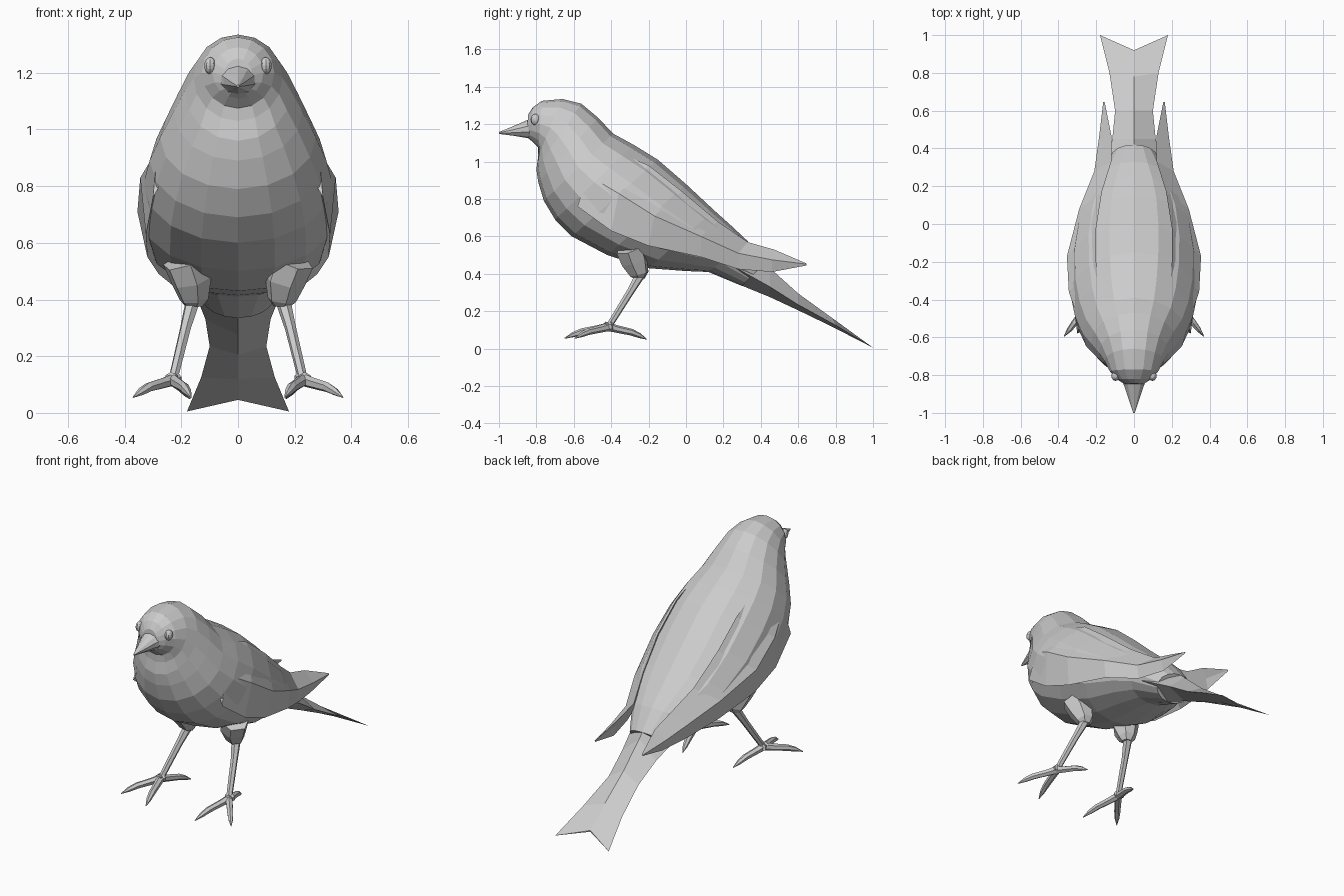
import bpy, bmesh, math
from mathutils import Vector

cube = bpy.data.objects.get("Cube")
if cube:
    bpy.data.objects.remove(cube)

grey = bpy.data.materials.new("plain_grey")
grey.use_nodes = True
grey.diffuse_color = (0.6, 0.6, 0.6, 1)
grey.node_tree.nodes["Principled BSDF"].inputs["Base Color"].default_value = (0.6, 0.6, 0.6, 1)


def finish(name, bm):
    bmesh.ops.remove_doubles(bm, verts=bm.verts, dist=0.0005)
    bmesh.ops.recalc_face_normals(bm, faces=bm.faces)
    mesh = bpy.data.meshes.new(name)
    bm.to_mesh(mesh)
    bm.free()
    mesh.materials.append(grey)
    obj = bpy.data.objects.new(name, mesh)
    bpy.context.collection.objects.link(obj)
    return obj


def loft(name, rings):
    """Skin a list of equal-sized point rings and cap both ends."""
    bm = bmesh.new()
    rows = [[bm.verts.new(p) for p in ring] for ring in rings]
    n = len(rows[0])
    for a, b in zip(rows, rows[1:]):
        for i in range(n):
            j = (i + 1) % n
            bm.faces.new((a[i], a[j], b[j], b[i]))
    bm.faces.new(rows[0])
    bm.faces.new(rows[-1])
    return finish(name, bm)


def profile_ring(yt, zt, yb, zb, w, n=16):
    """Ellipse between a top and a bottom profile point, with half width w."""
    top, low = Vector((0, yt, zt)), Vector((0, yb, zb))
    mid, up = (top + low) / 2, (top - low) / 2
    angles = [math.tau * i / n for i in range(n)]
    return [mid + up * math.cos(a) + Vector((w * math.sin(a), 0, 0)) for a in angles]


def tube(name, path, radii, n=6):
    """Tapered limb along a path."""
    pts = [Vector(p) for p in path]
    rings = []
    for i, p in enumerate(pts):
        d = (pts[min(i + 1, len(pts) - 1)] - pts[max(i - 1, 0)]).normalized()
        u = d.cross(Vector((1, 0.3, 0))).normalized()
        v = d.cross(u)
        angles = [math.tau * k / n for k in range(n)]
        rings.append([p + (u * math.cos(a) + v * math.sin(a)) * radii[i] for a in angles])
    return loft(name, rings)


# Head and body: top y, top z, bottom y, bottom z, half width
body = [
    (-.845, 1.25, -.85, 1.13, .05), (-.82, 1.29, -.825, 1.11, .09),
    (-.77, 1.325, -.79, 1.075, .128), (-.66, 1.335, -.79, 1.03, .157),
    (-.56, 1.31, -.80, .96, .187), (-.47, 1.235, -.79, .89, .228),
    (-.39, 1.15, -.76, .79, .275), (-.28, 1.09, -.70, .69, .312),
    (-.15, 1.01, -.61, .60, .335), (0, .88, -.42, .50, .34),
    (.15, .74, -.20, .43, .31), (.25, .65, 0, .415, .255),
    (.33, .575, .12, .41, .19), (.42, .46, .30, .335, .12),
]
loft("body", [profile_ring(*s) for s in body])

# Beak
beak = [(-.82, 1.235, -.82, 1.12, .07), (-.865, 1.215, -.86, 1.128, .052),
        (-.93, 1.187, -.92, 1.138, .03), (-1, 1.158, -1, 1.148, .004)]
loft("beak", [profile_ring(*s, n=10) for s in beak])

# Forked tail: half width, edge y z, upper middle y z, lower middle y z
tail = [(.17, .20, .47, .30, .58, .12, .41), (.115, .45, .33, .45, .43, .45, .275),
        (.10, .60, .235, .60, .295, .60, .205), (.13, .80, .125, .78, .165, .78, .118),
        (.18, 1, .005, .92, .054, .92, .046)]
loft("tail", [[(-w, ye, ze), (0, yt, zt), (w, ye, ze), (0, yb, zb)]
              for w, ye, ze, yt, zt, yb, zb in tail])

# Wing sections: upper edge, outer bulge, lower edge; the inner side lies in the body
wing = [
    ((.19, -.41, 1.07), (.285, -.53, .93), (.30, -.58, .76)),
    ((.20, -.20, .98), (.345, -.36, .83), (.325, -.40, .63)),
    ((.20, -.02, .84), (.355, -.17, .71), (.32, -.20, .55)),
    ((.17, .17, .68), (.29, .08, .60), (.28, .08, .49)),
    ((.12, .33, .57), (.21, .28, .51), (.20, .28, .425)),
    ((.12, .47, .53), (.185, .46, .475), (.165, .46, .41)),
    ((.155, .645, .455), (.163, .645, .452), (.16, .645, .445)),
]
inset = [.08, .08, .08, .08, .06, .035, .004]

# Foot: toe tips and arches spread from the ankle
ankle = Vector((.23, -.415, .115))
toes = {"outer_toe": (.37, -.595, .055), "middle_toe": (.165, -.65, .055),
        "back_toe": (.17, -.21, .05)}

for side, s in (("left", 1), ("right", -1)):
    def m(p):
        return (p[0] * s, p[1], p[2])

    rings = []
    for (u, o, l), d in zip(wing, inset):
        inner = (o[0] - d, o[1], o[2])
        rings.append([m(u), m(o), m(l), m(inner)])
    loft(side + "_wing", rings)

    # Eye
    bm = bmesh.new()
    bmesh.ops.create_uvsphere(bm, u_segments=10, v_segments=8, radius=1)
    for v in bm.verts:
        v.co = Vector((s * .098, -.805, 1.225)) + v.co * Vector((.022, .026, .03))
    finish(side + "_eye", bm)

    # Leg
    tube(side + "_thigh", [m(p) for p in ((.19, -.30, .54), (.165, -.275, .47),
         (.155, -.25, .40), (.155, -.25, .375))], [.08, .075, .052, .03])
    tube(side + "_shank", [m(p) for p in ((.155, -.235, .41), (.185, -.30, .30),
         ankle)], [.028, .02, .017])

    # Toes
    for name, tip in toes.items():
        tip = Vector(tip)
        path = [ankle.lerp(tip, t) + Vector((0, 0, h))
                for t, h in ((-.1, 0), (.25, .005), (.6, .012), (.8, .008), (1, 0))]
        tube(side + "_" + name, [m(p) for p in path], [.024, .02, .018, .014, .002])
